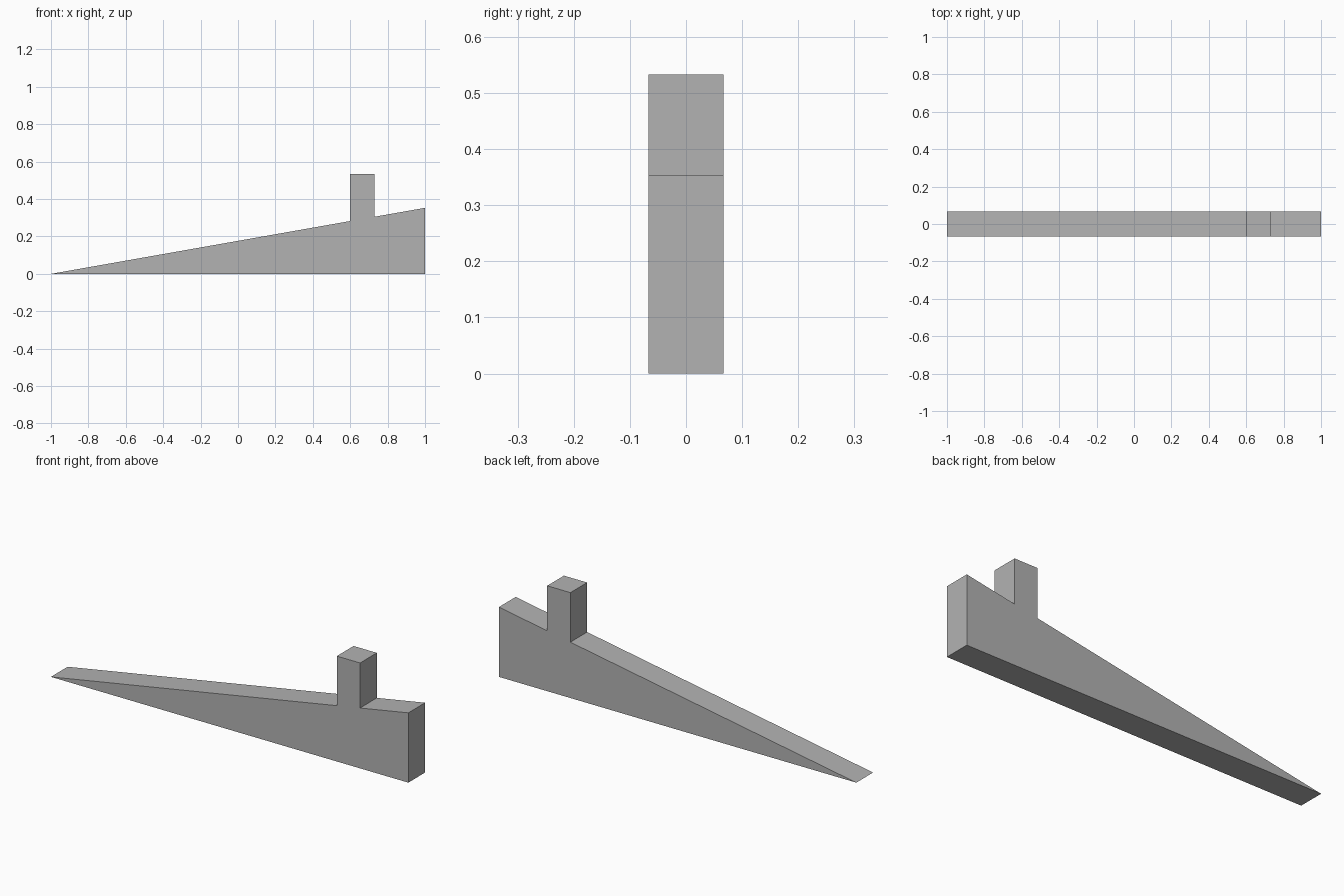
import bpy
import bmesh

cube = bpy.data.objects.get("Cube")
if cube:
    bpy.data.objects.remove(cube, do_unlink=True)

GREY = (0.45, 0.45, 0.45, 1.0)
HALF_DEPTH = 0.067
SLOPE = 0.353 / 2            # rise of the ramp per unit of x
POST_LEFT, POST_RIGHT, POST_TOP = 0.6, 0.73, 0.533


def ramp_height(x):
    return (x + 1) * SLOPE


# Plain grey material
grey = bpy.data.materials.new("plain_grey")
grey.use_nodes = True
grey.diffuse_color = GREY
grey.node_tree.nodes["Principled BSDF"].inputs["Base Color"].default_value = GREY

# Side outline of the wedge with its upright post
outline = [
    (-1, 0), (1, 0), (1, ramp_height(1)),
    (POST_RIGHT, ramp_height(POST_RIGHT)), (POST_RIGHT, POST_TOP),
    (POST_LEFT, POST_TOP), (POST_LEFT, ramp_height(POST_LEFT)),
]

# Extrude the outline from front to back
bm = bmesh.new()
front = bm.faces.new([bm.verts.new((x, -HALF_DEPTH, z)) for x, z in outline])
extruded = bmesh.ops.extrude_face_region(bm, geom=[front], use_keep_orig=True)
back = [v for v in extruded["geom"] if isinstance(v, bmesh.types.BMVert)]
bmesh.ops.translate(bm, verts=back, vec=(0, 2 * HALF_DEPTH, 0))
bmesh.ops.recalc_face_normals(bm, faces=bm.faces)

mesh = bpy.data.meshes.new("wedge_with_post")
bm.to_mesh(mesh)
bm.free()
mesh.materials.append(grey)
wedge = bpy.data.objects.new("wedge_with_post", mesh)
bpy.context.collection.objects.link(wedge)
